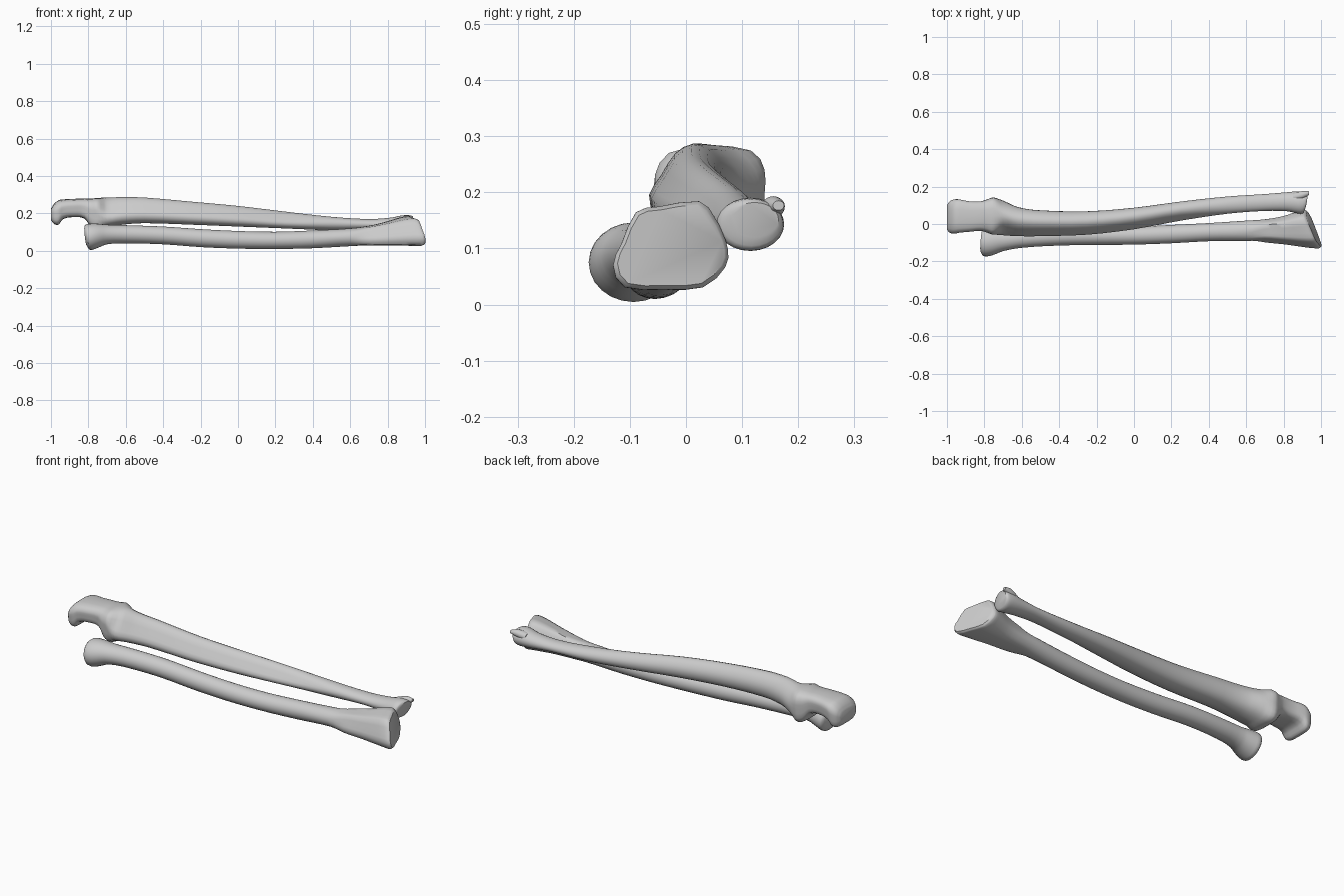
import bpy, bmesh, math
from mathutils import Vector

if "Cube" in bpy.data.objects:
    bpy.data.objects.remove(bpy.data.objects["Cube"])

# Unit cross-sections (y, z), 12 points anticlockwise
ROUND = [(math.cos(i * math.pi / 6), math.sin(i * math.pi / 6)) for i in range(12)]
WEDGE = [(1, -.1), (.9, .4), (.55, .85), (.1, 1), (-.35, .75), (-.7, .2),
         (-1, -.3), (-.85, -.75), (-.4, -.95), (0, -1), (.5, -.9), (.85, -.6)]
WRIST = [(1, -.1), (.9, .3), (.76, .65), (.5, 1), (-.2, .88), (-.6, .75),
         (-.85, .05), (-1, -.45), (-.8, -.95), (-.1, -1), (.57, -.95), (.95, -.5)]
BOX = [(1, 0), (1, .5), (.75, .9), (0, 1), (-.75, .85), (-1, .4),
       (-1, 0), (-.95, -.6), (-.7, -.95), (0, -1), (.7, -.95), (.95, -.6)]


def spline(a, b, c, d, t):
    return 0.5 * (2 * b + (c - a) * t + (2 * a - 5 * b + 4 * c - d) * t * t
                  + (3 * b - a - 3 * c + d) * t ** 3)


def ring(x, y0, y1, z0, z1, shape, ky=0, kz=0):
    """Section fitted to a y/z box; ky, kz tilt it along the bone."""
    cy, cz, hy, hz = (y0 + y1) / 2, (z0 + z1) / 2, (y1 - y0) / 2, (z1 - z0) / 2
    p = [Vector((x + ky * hy * a + kz * hz * b, cy + hy * a, cz + hz * b)) for a, b in shape]
    out = []
    for i in range(12):
        q = [p[(i + k) % 12] for k in (-1, 0, 1, 2)]
        out += [spline(*q, 0), spline(*q, 0.5)]
    return out


def bone(name, sections, steps=3):
    rings = [ring(*s) for s in sections]
    full = []
    for i in range(len(rings) - 1):
        a, b, c = rings[max(i - 1, 0)], rings[i], rings[i + 1]
        d = rings[min(i + 2, len(rings) - 1)]
        h = sections[i + 1][0] - sections[i][0]
        for s in range(steps):
            t = s / steps
            row = []
            for A, B, C, D in zip(a, b, c, d):
                # tangents scaled for uneven spacing
                m0 = (C - A) * (h / max(C.x - A.x, h))
                m1 = (D - B) * (h / max(D.x - B.x, h))
                v = (B * (2 * t**3 - 3 * t**2 + 1) + m0 * (t**3 - 2 * t**2 + t)
                     + C * (3 * t**2 - 2 * t**3) + m1 * (t**3 - t**2))
                row.append(v)
            full.append(row)
    full.append(rings[-1])
    bm = bmesh.new()
    vs = [[bm.verts.new(v) for v in r] for r in full]
    n = len(vs[0])
    for r0, r1 in zip(vs, vs[1:]):
        for j in range(n):
            bm.faces.new((r0[j], r0[(j + 1) % n], r1[(j + 1) % n], r1[j]))
    bm.faces.new(vs[0])
    bm.faces.new(vs[-1])
    bmesh.ops.recalc_face_normals(bm, faces=bm.faces)
    me = bpy.data.meshes.new(name)
    bm.to_mesh(me)
    bm.free()
    ob = bpy.data.objects.new(name, me)
    bpy.context.collection.objects.link(ob)
    bpy.context.view_layer.objects.active = ob
    ob.select_set(True)
    bpy.ops.object.shade_smooth_by_angle(angle=math.radians(40))
    ob.select_set(False)
    return ob


# Upper bone: hooked end, notch, crested shaft, small round head
bone("upper_bone", [
    (-1.0, -.03, .10, .165, .225, BOX),
    (-.985, -.045, .12, .145, .25, BOX),
    (-.96, -.05, .13, .14, .27, BOX),
    (-.935, -.045, .13, .17, .275, BOX),
    (-.88, -.04, .12, .18, .278, BOX),
    (-.82, -.035, .12, .172, .28, BOX),
    (-.785, -.045, .13, .125, .28, BOX),
    (-.75, -.055, .14, .112, .283, BOX),
    (-.70, -.06, .125, .125, .285, WEDGE),
    (-.62, -.065, .09, .14, .287, WEDGE),
    (-.5, -.065, .073, .148, .285, WEDGE),
    (-.25, -.057, .068, .14, .263, WEDGE),
    (0, -.028, .087, .13, .24, WEDGE),
    (.25, .018, .12, .12, .21, WEDGE),
    (.5, .055, .147, .11, .182, ROUND),
    (.7, .07, .16, .112, .17, ROUND),
    (.82, .068, .17, .102, .178, ROUND),
    (.88, .056, .175, .096, .19, ROUND),
    (.91, .058, .173, .1, .188, ROUND, .1, .1),
    (.92, .08, .165, .12, .182, ROUND, .15, .15),
])

# Pointed tip on the small head
bone("head_tip", [
    (.85, .12, .165, .14, .18, ROUND),
    (.90, .135, .176, .155, .193, ROUND),
    (.935, .155, .175, .168, .185, ROUND),
], 2)

# Lower bone: disc head, neck, bowed shaft, broad slanted wrist end
bone("lower_bone", [
    (-.815, -.15, -.03, .03, .135, ROUND, .08, -.1),
    (-.8, -.172, -.015, .006, .144, ROUND, .06, -.1),
    (-.76, -.168, -.018, .012, .146, ROUND),
    (-.70, -.145, -.028, .035, .14, ROUND),
    (-.6, -.127, -.025, .04, .137, ROUND),
    (-.4, -.115, -.018, .035, .13, ROUND),
    (-.2, -.112, -.018, .02, .116, ROUND),
    (0, -.11, -.015, .012, .106, ROUND),
    (.2, -.103, -.005, .01, .102, ROUND),
    (.4, -.092, .005, .014, .109, ROUND),
    (.6, -.09, .018, .025, .12, ROUND),
    (.7, -.098, .025, .03, .134, WRIST),
    (.8, -.11, .04, .03, .155, WRIST, -.15, -.1),
    (.9, -.127, .066, .028, .18, WRIST, -.3, -.18),
    (.945, -.13, .075, .027, .184, WRIST, -.36, -.2),
    (.958, -.122, .068, .034, .177, WRIST, -.38, -.2),
])
